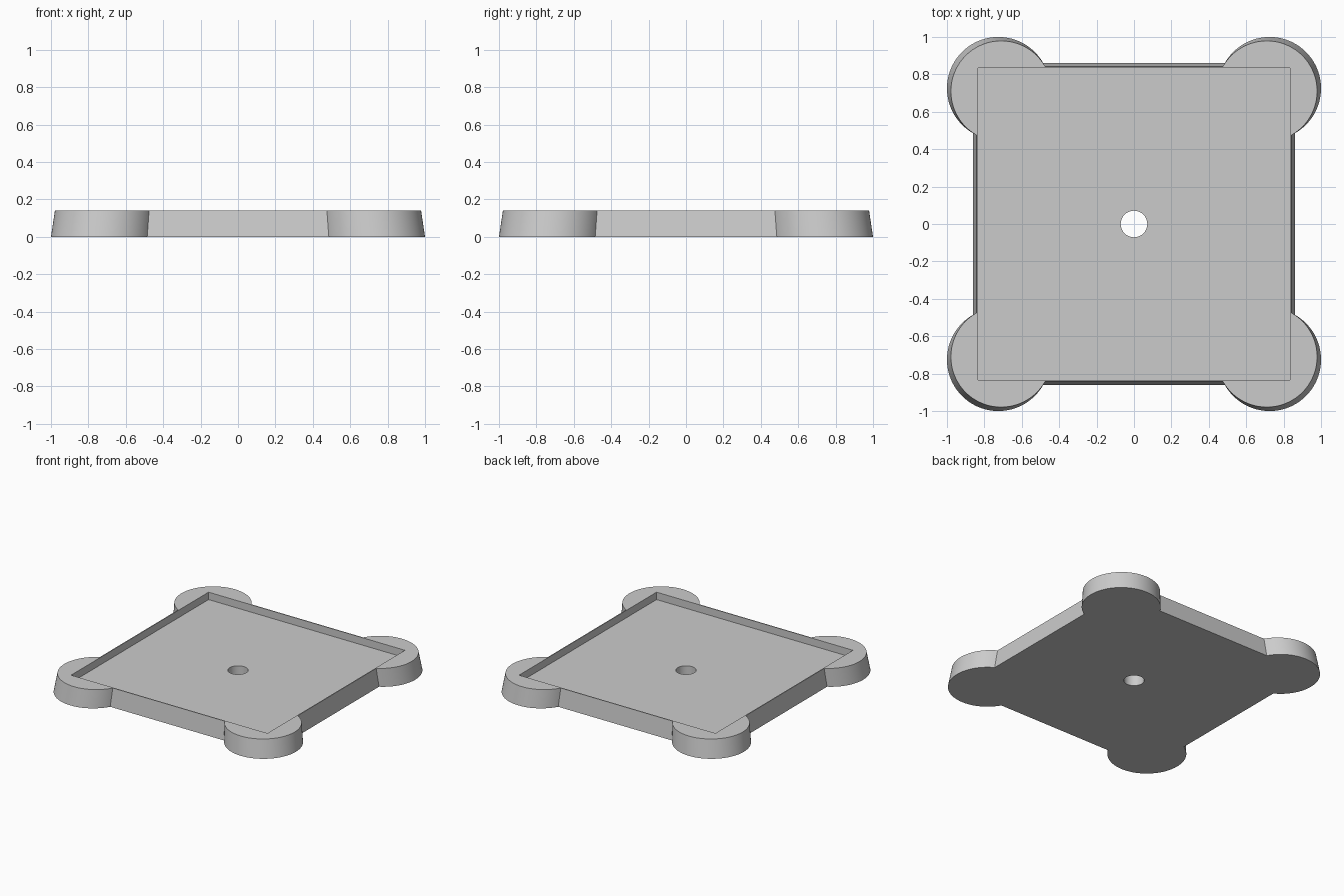
import bpy, bmesh, math

cube = bpy.data.objects.get("Cube")
if cube:
    bpy.data.objects.remove(cube, do_unlink=True)

HEIGHT, FLOOR = 0.14, 0.083
SIDE, RECESS, HOLE = 0.86, 0.835, 0.071
LOBE_CENTRE, LOBE_RADIUS = 0.725, 0.275
TAPER = 0.979
LOBE_STEPS, HOLE_STEPS = 64, 48

grey = bpy.data.materials.new("plain grey")
grey.use_nodes = True
colour = (0.6, 0.6, 0.6, 1)
grey.diffuse_color = colour
grey.node_tree.nodes["Principled BSDF"].inputs["Base Color"].default_value = colour


def outline():
    """Square with a round lobe on each corner, counter-clockwise."""
    start = -math.acos((SIDE - LOBE_CENTRE) / LOBE_RADIUS)
    sweep = math.pi / 2 - 2 * start
    points = []
    for corner in range(4):
        turn = corner * math.pi / 2
        c, s = math.cos(turn), math.sin(turn)
        for i in range(LOBE_STEPS + 1):
            a = start + sweep * i / LOBE_STEPS
            x = LOBE_CENTRE + LOBE_RADIUS * math.cos(a)
            y = LOBE_CENTRE + LOBE_RADIUS * math.sin(a)
            points.append((x * c - y * s, x * s + y * c))
    return points


def ring(radius, steps, phase=0):
    angles = [phase + 2 * math.pi * i / steps for i in range(steps)]
    return [(radius * math.cos(a), radius * math.sin(a)) for a in angles]


bm = bmesh.new()


def loop(points, z, scale=1):
    verts = [bm.verts.new((x * scale, y * scale, z)) for x, y in points]
    edges = [bm.edges.new((v, verts[i - 1])) for i, v in enumerate(verts)]
    return verts, edges


def wall(a, b):
    for i in range(len(a[0])):
        bm.faces.new((a[0][i - 1], a[0][i], b[0][i], b[0][i - 1]))


def fill(a, b):
    bmesh.ops.triangle_fill(bm, use_beauty=True, edges=a[1] + b[1], normal=(0, 0, 1))


# Loops: tapered outside, square recess and central hole
shape = outline()
square = ring(RECESS * math.sqrt(2), 4, math.pi / 4)
circle = ring(HOLE, HOLE_STEPS)
outer_low, outer_top = loop(shape, 0), loop(shape, HEIGHT, TAPER)
recess_top, recess_low = loop(square, HEIGHT), loop(square, FLOOR)
hole_top, hole_low = loop(circle, FLOOR), loop(circle, 0)

# Flat surfaces: rim, recess floor and underside
fill(outer_top, recess_top)
fill(recess_low, hole_top)
fill(outer_low, hole_low)

# Upright surfaces
wall(outer_low, outer_top)
wall(recess_low, recess_top)
wall(hole_low, hole_top)
bmesh.ops.recalc_face_normals(bm, faces=bm.faces)

mesh = bpy.data.meshes.new("lobed_tray")
bm.to_mesh(mesh)
bm.free()
mesh.materials.append(grey)
tray = bpy.data.objects.new("lobed_tray", mesh)
bpy.context.collection.objects.link(tray)

# Smooth the round walls, keep the edges sharp
bpy.ops.object.select_all(action="DESELECT")
tray.select_set(True)
bpy.context.view_layer.objects.active = tray
bpy.ops.object.shade_smooth_by_angle(angle=math.radians(30))
